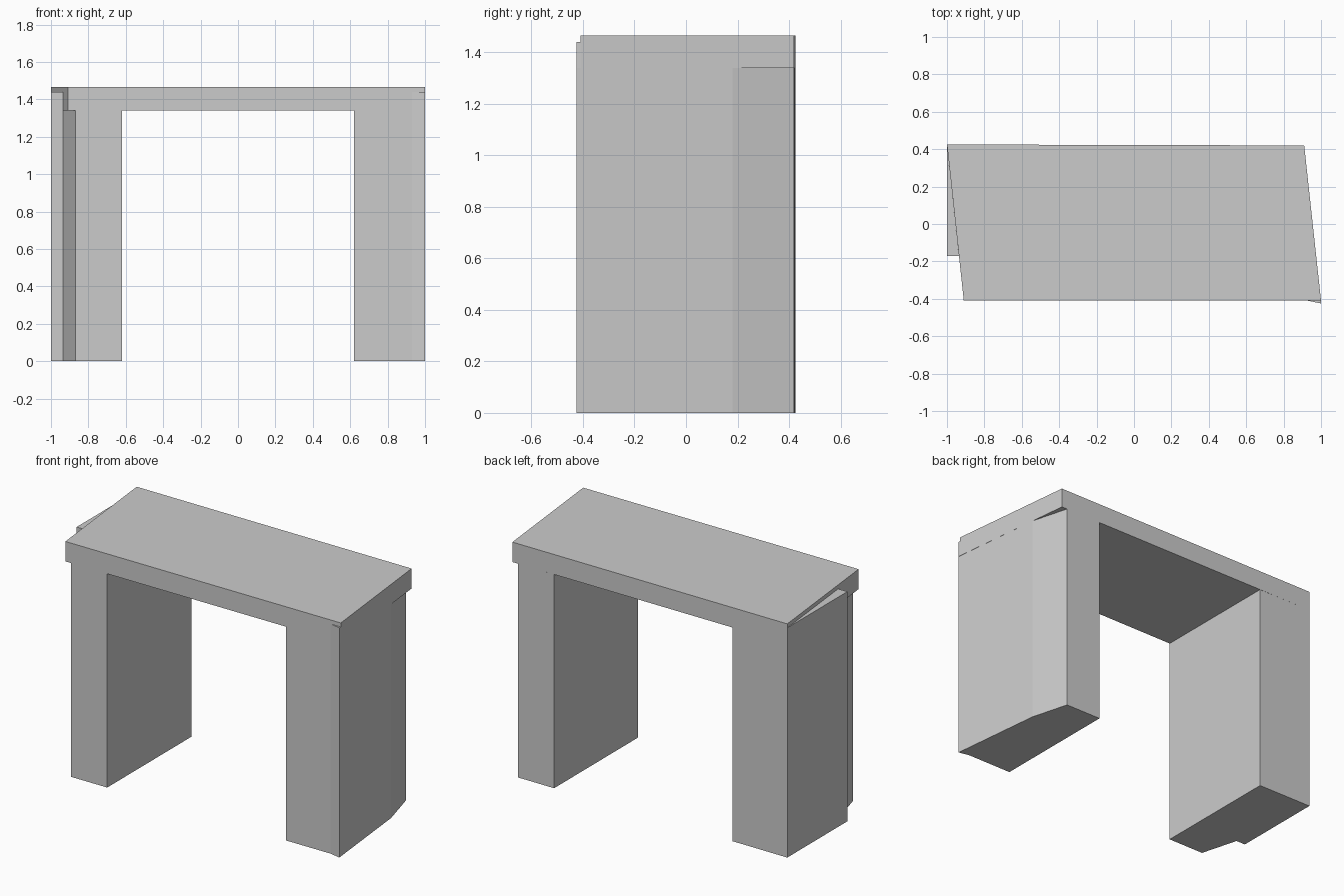
import bpy, bmesh

if "Cube" in bpy.data.objects:
    bpy.data.objects.remove(bpy.data.objects["Cube"])

UNDER, TOP, LEDGE = 1.34, 1.465, 1.44


def prism(name, outline, z0, z1):
    """Extrude a counter-clockwise plan outline from z0 to z1."""
    bm = bmesh.new()
    face = bm.faces.new([bm.verts.new((x, y, z0)) for x, y in outline])
    ext = bmesh.ops.extrude_face_region(bm, geom=[face], use_keep_orig=True)
    for v in ext["geom"]:
        if isinstance(v, bmesh.types.BMVert):
            v.co.z = z1
    bmesh.ops.recalc_face_normals(bm, faces=bm.faces)
    mesh = bpy.data.meshes.new(name)
    bm.to_mesh(mesh)
    bm.free()
    obj = bpy.data.objects.new(name, mesh)
    bpy.context.collection.objects.link(obj)
    return obj


# Skewed top slab
prism("top_slab", [(-0.91, -0.41), (1, -0.41), (0.91, 0.42), (-1, 0.425)], UNDER, TOP)

# Left leg: chamfered front, stepped out at the back
prism("left_leg", [(-0.87, -0.41), (-0.62, -0.41), (-0.62, 0.423), (-1, 0.425),
                   (-1, -0.17), (-0.936, -0.17)], 0, UNDER)

# Right leg: follows the slab end, then tapers in at the back
prism("right_leg", [(0.62, -0.41), (0.93, -0.41), (1, -0.425), (0.936, 0.18),
                    (0.87, 0.42), (0.62, 0.421)], 0, UNDER)

# Leg parts that rise beside the slab
prism("left_ledge", [(-1, 0.425), (-1, -0.17), (-0.936, -0.17)], UNDER, LEDGE)
prism("right_ledge", [(0.93, -0.41), (1, -0.425), (1, -0.41)], UNDER, LEDGE)
